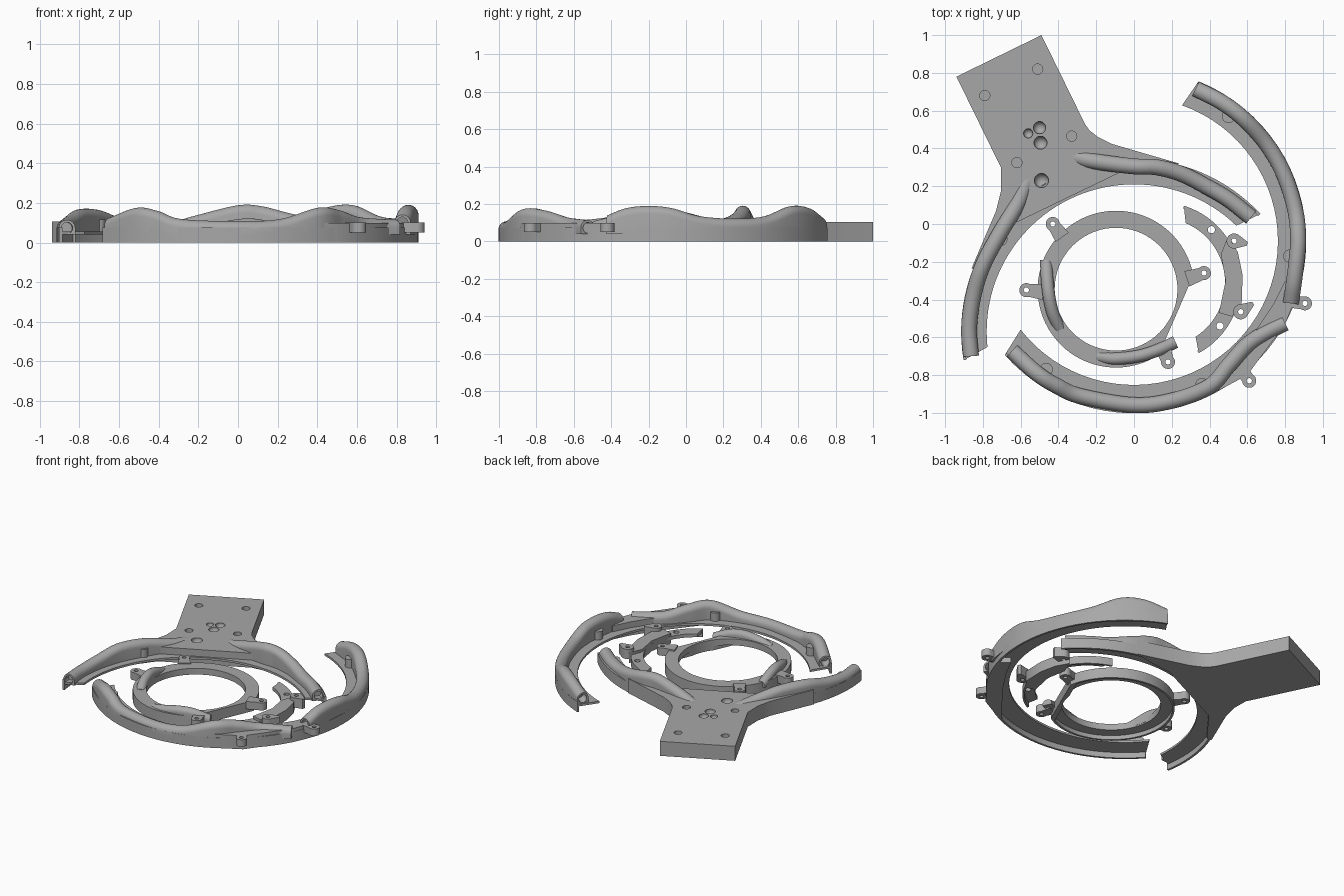
import bpy, bmesh, math
from mathutils import Vector

if "Cube" in bpy.data.objects:
    bpy.data.objects.remove(bpy.data.objects["Cube"])

grey = bpy.data.materials.new("plain grey")
grey.diffuse_color = (0.39, 0.39, 0.39, 1)
grey.use_nodes = True
grey.node_tree.nodes["Principled BSDF"].inputs["Base Color"].default_value = grey.diffuse_color


def shade(ob):
    bpy.ops.object.select_all(action='DESELECT')
    ob.select_set(True)
    bpy.context.view_layer.objects.active = ob
    bpy.ops.object.shade_smooth_by_angle(angle=math.radians(35))


def finish(name, bm):
    bmesh.ops.recalc_face_normals(bm, faces=bm.faces)
    me = bpy.data.meshes.new(name)
    bm.to_mesh(me)
    bm.free()
    ob = bpy.data.objects.new(name, me)
    bpy.context.collection.objects.link(ob)
    me.materials.append(grey)
    shade(ob)
    return ob


def prism(name, pts, z0, z1):
    bm = bmesh.new()
    f = bm.faces.new([bm.verts.new((x, y, z0)) for x, y in pts])
    for v in bmesh.ops.extrude_face_region(bm, geom=[f])["geom"]:
        if isinstance(v, bmesh.types.BMVert):
            v.co.z = z1
    return finish(name, bm)


def polar(c, r, a):
    return (c[0] + r * math.cos(math.radians(a)), c[1] + r * math.sin(math.radians(a)))


def arc(c, r, a0, a1, n=48):
    return [polar(c, r, a0 + (a1 - a0) * i / n) for i in range(n + 1)]


def disk(name, x, y, r, z0, z1):
    return prism(name, arc((x, y), r, 0, 360, 32)[:-1], z0, z1)


def band(c, r0, r1, a0, a1, b0=None, b1=None):
    """Ring sector; b0 and b1 are the end angles of the inner edge."""
    return arc(c, r1, a0, a1) + arc(c, r0, a1 if b1 is None else b1, a0 if b0 is None else b0)


def cut(ob, cutters):
    for c in cutters:
        m = ob.modifiers.new("cut", 'BOOLEAN')
        m.operation, m.solver, m.object = 'DIFFERENCE', 'EXACT', c
        bpy.context.view_layer.objects.active = ob
        bpy.ops.object.modifier_apply(modifier=m.name)
        bpy.data.objects.remove(c)
    shade(ob)


def spline(pts, n=10):
    """Smooth curve through the points."""
    p = [Vector(q) for q in pts]
    p = [2 * p[0] - p[1]] + p + [2 * p[-1] - p[-2]]
    out = []
    for i in range(1, len(p) - 2):
        a, b, c, d = p[i - 1:i + 3]
        for k in range(n):
            t = k / n
            out.append(0.5 * (2 * b + (c - a) * t + (2 * a - 5 * b + 4 * c - d) * t * t
                              + (3 * b - a - 3 * c + d) * t ** 3))
    return out + [p[-2]]


def ridge(name, pts, w=0.042, z0=0.04, bores=()):
    """Round-topped wall along a path; z of each point is the crest height."""
    path = spline(pts)
    bm = bmesh.new()
    rows = []
    for i, p in enumerate(path):
        d = path[min(i + 1, len(path) - 1)] - path[max(i - 1, 0)]
        side = Vector((-d.y, d.x, 0)).normalized()
        base = Vector((p.x, p.y, 0))
        sec = [base + side * w + Vector((0, 0, z0))]
        for k in range(13):
            a = math.pi * k / 12
            sec.append(base + side * w * math.cos(a) + Vector((0, 0, p.z - w + w * math.sin(a))))
        sec.append(base - side * w + Vector((0, 0, z0)))
        rows.append([bm.verts.new(v) for v in sec])
    for r, s in zip(rows, rows[1:]):
        for k in range(len(r)):
            j = (k + 1) % len(r)
            bm.faces.new((r[k], r[j], s[j], s[k]))
    bm.faces.new(rows[0])
    bm.faces.new(rows[-1])
    ob = finish(name, bm)
    for e in bores:  # open tube mouth: 0 is the start, -1 the end
        d = path[1] - path[0] if e == 0 else path[-2] - path[-1]
        bm = bmesh.new()
        bmesh.ops.create_cone(bm, cap_ends=True, segments=24, radius1=w * 0.68, radius2=w * 0.68, depth=0.08)
        q = d.to_track_quat('Z', 'Y').to_matrix()
        bmesh.ops.rotate(bm, verts=bm.verts, matrix=q)
        bmesh.ops.translate(bm, verts=bm.verts, vec=path[e] - Vector((0, 0, w)))
        cut(ob, [finish("cutter", bm)])
    return ob


def lug(name, x, y, tx, ty, z0=0.05, z1=0.1, r=0.037, neck=0.9):
    """Drilled ear at (x, y) with a neck running to (tx, ty)."""
    t = math.atan2(ty - y, tx - x)
    a, h = math.degrees(t), r * neck
    ob = prism(name, arc((x, y), r, a + 65, a + 295, 24)
               + [(tx + h * math.sin(t), ty - h * math.cos(t)), (tx - h * math.sin(t), ty + h * math.cos(t))], z0, z1)
    cut(ob, [disk("cutter", x, y, 0.014, -0.1, 0.3)])


F0, F1 = 0.04, 0.055                 # thin flange between these heights
HC, BC = (0, -0.57), (0, -0.09)      # centres of the arm ring and the large arc
RC, SC = (-0.095, -0.345), (0.14, -0.31)  # centres of the small ring and the crescent

# Handle plate with blind bolt holes and sockets
left = [(-0.86, -0.235), (-0.79, -0.07), (-0.73, 0.07), (-0.703, 0.18), (-0.705, 0.3)]
right = [(-0.26, 0.53), (-0.235, 0.495), (-0.19, 0.46), (-0.12, 0.425), (0.05, 0.375), (0.24, 0.32)]
plate = prism("handle_plate", left + [(-0.94, 0.78), (-0.49, 1.0)] + right
              + [(0.1, 0.29), (-0.08, 0.27), (-0.64, 0.0), (-0.82, -0.235)], 0, 0.105)
cutters = [disk("cutter", x, y, 0.027, 0.06, 0.2)
           for x, y in [(-0.79, 0.68), (-0.51, 0.82), (-0.62, 0.325), (-0.33, 0.465)]]
for x, y, r in [(-0.5, 0.51, 0.033), (-0.56, 0.48, 0.025), (-0.495, 0.43, 0.035), (-0.49, 0.23, 0.038)]:
    bm = bmesh.new()
    bmesh.ops.create_uvsphere(bm, u_segments=24, v_segments=12, radius=r)
    bmesh.ops.translate(bm, verts=bm.verts, vec=(x, y, 0.1))
    cutters.append(finish("cutter", bm))
cut(plate, cutters)

# Arm flange, outer skirt and two wavy tubes
prism("arm_flange", band(HC, 0.78, 0.914, 43, 189.5, 46, 186), F0, F1)
prism("arm_skirt", band(HC, 0.899, 0.915, 43, 189.5), 0, 0.075)
ridge("right_arm_tube", [(-0.32, 0.355, 0.105), (-0.2, 0.33, 0.14), (0.0, 0.305, 0.188), (0.12, 0.3, 0.183),
                         (0.25, 0.265, 0.15), (0.38, 0.2, 0.122), (0.5, 0.13, 0.118), (0.62, 0.035, 0.118)], bores=[-1])
ridge("left_arm_tube", [(-0.56, 0.24, 0.105), (-0.62, 0.1, 0.13), (-0.71, -0.05, 0.165), (-0.8, -0.22, 0.168),
                        (-0.85, -0.38, 0.135), (-0.873, -0.55, 0.115), (-0.863, -0.7, 0.115)], bores=[-1])

# Large arc flange, outer skirt and tubes
prism("large_arc_flange", band(BC, 0.762, 0.911, -138.6, 68, -142, 70.5), F0, F1)
prism("large_arc_skirt", band(BC, 0.897, 0.912, -138.6, 68), 0, 0.075)
ridge("front_arc_tube", [(*polar(BC, 0.869, a), h) for a, h in
                         [(-138, 0.125), (-126, 0.175), (-118, 0.16), (-109, 0.118), (-90, 0.108), (-76, 0.118)]]
      + [(0.4, -0.86, 0.175), (0.5, -0.75, 0.165), (0.6, -0.64, 0.13), (0.7, -0.575, 0.12), (0.8, -0.525, 0.115)],
      bores=[0, -1])
ridge("side_arc_tube", [(*polar(BC, 0.869, a), h) for a, h in
                        [(68, 0.13), (58, 0.18), (48, 0.188), (36, 0.135), (24, 0.122), (11, 0.135), (1, 0.178)]]
      + [(0.86, -0.2, 0.19), (0.845, -0.32, 0.178), (0.83, -0.42, 0.14)], bores=[0, -1])

# Clamp block where the two large arc tubes meet
prism("arc_clamp_block", [(0.36, -0.92), (0.46, -0.875), (0.6, -0.8), (0.8, -0.53), (0.87, -0.36), (0.8, -0.3),
                          (0.74, -0.42), (0.62, -0.6), (0.5, -0.75)], 0, 0.098)
lug("arc_front_lug", 0.61, -0.83, 0.57, -0.77)
lug("arc_side_lug", 0.905, -0.42, 0.83, -0.41)

# Pegs standing on the flanges
for i, (x, y) in enumerate([(0.5, 0.57), (0.825, -0.17), (0.36, -0.85), (-0.465, -0.77), (-0.705, -0.08), (0.2, 0.28)]):
    disk("peg_%d" % i, x, y, 0.035, F0 + 0.005, 0.115)

# Small ring with a flat side, a skirt and two tubes
ring = prism("small_ring", arc(RC, 0.415, 10, 303, 72), 0, 0.075)
cut(ring, [prism("cutter", arc(RC, 0.325, 0, 360, 72)[:-1], -0.1, 0.3),
           prism("cutter", arc(RC, 0.4, 15, 298, 72), -0.1, 0.03)])
ridge("ring_side_tube", [(-0.465, -0.19, 0.078), (-0.46, -0.29, 0.115), (-0.45, -0.38, 0.13),
                         (-0.43, -0.47, 0.115), (-0.39, -0.56, 0.08)], 0.033)
ridge("ring_front_tube", [(-0.2, -0.7, 0.078), (-0.1, -0.713, 0.1), (0.02, -0.7, 0.12),
                          (0.12, -0.67, 0.115), (0.22, -0.625, 0.08)], 0.033)
for n, x, y, tx, ty in [("back", -0.43, 0.0, -0.38, -0.07), ("left", -0.57, -0.35, -0.48, -0.36),
                        ("right", 0.37, -0.26, 0.28, -0.29), ("front", 0.18, -0.73, 0.15, -0.65)]:
    lug("ring_%s_lug" % n, x, y, tx, ty, 0.03, 0.085, neck=1.15)

# Crescent with two drilled ends and a raised clamp block
crescent = prism("crescent", band(SC, 0.342, 0.424, -61.5, 73, -57, 67), F0 - 0.01, F1)
cut(crescent, [disk("cutter", x, y, 0.019, -0.1, 0.3) for x, y in [(0.41, -0.03), (0.455, -0.54)]])
prism("crescent_skirt", band(SC, 0.411, 0.425, -61.5, 73), 0, F1)
prism("crescent_block", [(0.5, -0.06), (0.55, -0.15), (0.575, -0.27), (0.57, -0.42), (0.52, -0.49),
                         (0.45, -0.47), (0.485, -0.3), (0.46, -0.16)], 0, 0.075)
lug("crescent_back_lug", 0.53, -0.09, 0.6, -0.105, 0.03, 0.1, 0.04, 0.25)
lug("crescent_front_lug", 0.565, -0.465, 0.63, -0.42, 0.03, 0.1, 0.04, 0.25)
